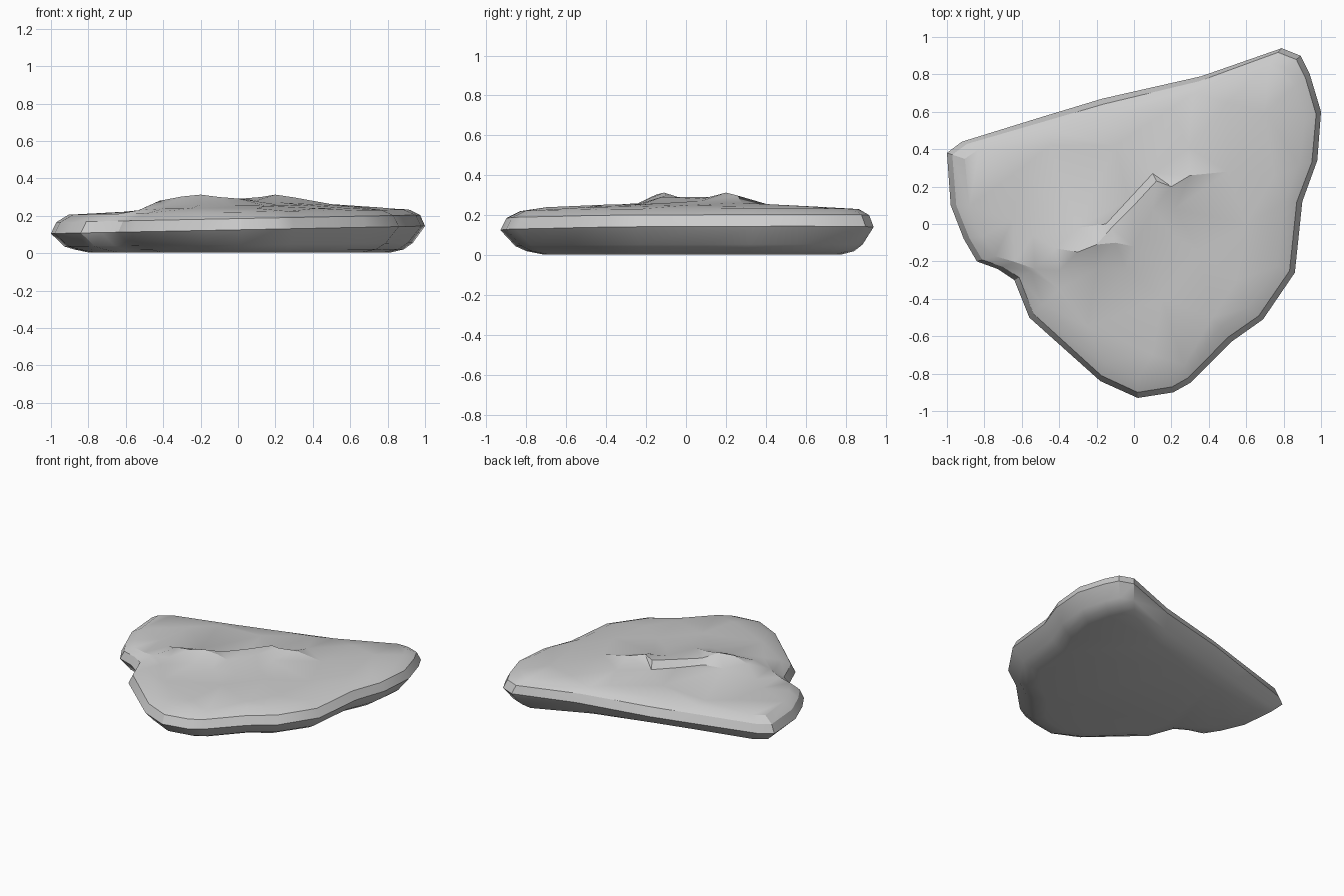
import bpy, bmesh
from mathutils import Vector
from mathutils.geometry import delaunay_2d_cdt

if "Cube" in bpy.data.objects:
    bpy.data.objects.remove(bpy.data.objects["Cube"])

# Plan outline of the slab, counterclockwise
outline = [(1, .6), (.94, .8), (.89, .9), (.79, .94), (.36, .79), (-.17, .67), (-.5, .57),
           (-.92, .44), (-1, .38), (-.98, .1), (-.91, -.08), (-.84, -.2), (-.73, -.24),
           (-.64, -.3), (-.56, -.5), (-.18, -.84), (.02, -.93), (.21, -.9), (.3, -.85),
           (.52, -.63), (.69, -.51), (.86, -.26), (.9, .12), (.98, .34)]
centre = Vector((0, 0.05))

# Edge profile: inset towards the centre, height, tilt up towards +x
profile = [(.21, .004, 0), (.13, .02, 0), (.075, .045, .01), (0, .125, .02),
           (.03, .185, .02), (.10, .22, .015)]

# Surface points on the top: broad swells, then the broken central ridge
relief = [(-.6, .3, .222), (-.65, .02, .218), (-.45, .42, .225), (-.2, .6, .228),
          (-.1, .42, .242), (.2, .62, .24), (.5, .65, .243), (.7, .6, .245),
          (.75, .25, .245), (.6, .0, .25), (.55, -.3, .243), (.42, -.5, .24),
          (.1, -.7, .24), (-.25, -.55, .24), (-.4, -.35, .238), (.15, -.4, .253),
          (.35, -.15, .258),
          (-.54, -.06, .226), (-.53, -.24, .23), (-.4, -.25, .255), (-.42, -.13, .28),
          (-.3, -.15, .303), (-.2, -.11, .313), (-.3, -.02, .255), (-.1, -.1, .3),
          (-.2, -.24, .26), (-.04, -.24, .256), (.14, -.22, .256), (.0, -.12, .292),
          (-.12, -.02, .285), (-.15, .0, .25), (.0, .1, .29), (-.03, .13, .247),
          (.12, .23, .3), (.1, .27, .25), (.1, .08, .282), (.2, .2, .313),
          (.3, .26, .298), (.21, -.06, .26), (.29, .41, .254), (.5, .28, .262),
          (.22, .08, .272)]

bm = bmesh.new()

# Rounded side made of stacked rings
rings = []
for inset, z, tilt in profile:
    ring = []
    for p in outline:
        p = Vector(p)
        q = p - (p - centre).normalized() * inset
        ring.append(bm.verts.new((q.x, q.y, z + tilt * q.x)))
    rings.append(ring)
n = len(outline)
for low, high in zip(rings, rings[1:]):
    for i in range(n):
        j = (i + 1) % n
        bm.faces.new((low[i], low[j], high[j], high[i]))

# Flat underside
bm.faces.new(rings[0][::-1])

# Uneven top surface triangulated between the rim and the relief points
rim = rings[-1]
source = rim + [bm.verts.new(p) for p in relief]
flat = [Vector(v.co[:2]) for v in source]
_, _, tris, origin, _, _ = delaunay_2d_cdt(flat, [], [list(range(n))], 1, 1e-5)
for t in tris:
    bm.faces.new([source[origin[i][0]] for i in t])

bmesh.ops.triangulate(bm, faces=[f for f in bm.faces if len(f.verts) > 4])
bmesh.ops.recalc_face_normals(bm, faces=bm.faces)
mesh = bpy.data.meshes.new("rock_slab")
bm.to_mesh(mesh)
bm.free()
rock = bpy.data.objects.new("rock_slab", mesh)
bpy.context.collection.objects.link(rock)

# Soft facets with hard breaks
bpy.context.view_layer.objects.active = rock
rock.select_set(True)
bpy.ops.object.shade_smooth_by_angle(angle=0.5)
